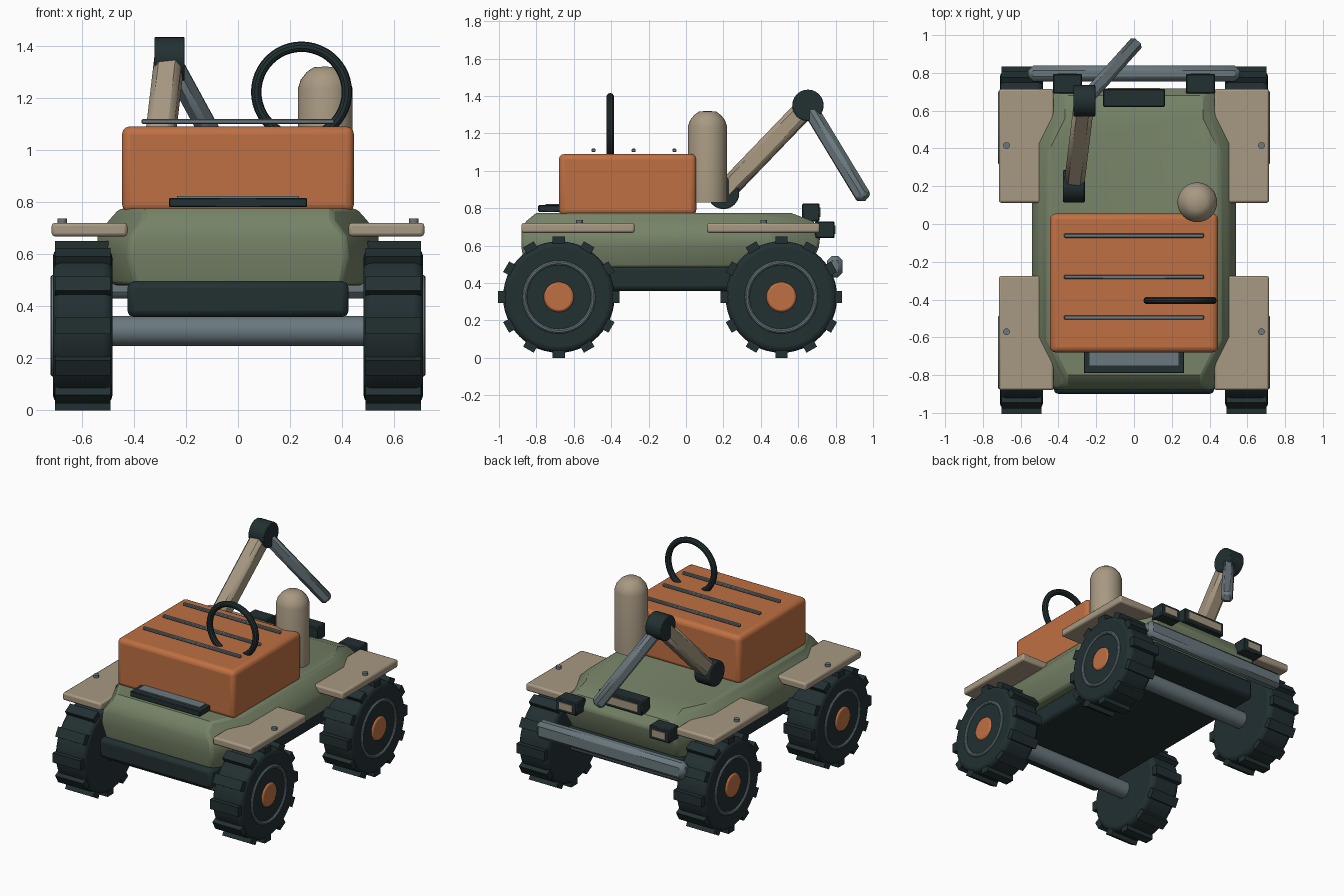
import bpy, bmesh, math
from mathutils import Vector, Matrix

cube = bpy.data.objects.get("Cube")
if cube:
    bpy.data.objects.remove(cube, do_unlink=True)


def material(name, *rgb):
    m = bpy.data.materials.new(name)
    m.use_nodes = True
    m.diffuse_color = (*rgb, 1)
    bsdf = next(n for n in m.node_tree.nodes if n.type == 'BSDF_PRINCIPLED')
    bsdf.inputs["Base Color"].default_value = (*rgb, 1)
    bsdf.inputs["Roughness"].default_value = 0.7
    return m


ORANGE = material("burnt orange", 0.52, 0.16, 0.055)
GREEN = material("olive green", 0.18, 0.225, 0.135)
TAN = material("sand tan", 0.39, 0.32, 0.225)
DARK = material("dark rubber", 0.016, 0.029, 0.031)
STEEL = material("steel grey", 0.145, 0.19, 0.21)


def finish(name, bm, mat, bevel=0.0, segments=1, matrix=None):
    """Turn a bmesh into a shaded object, optionally with bevelled edges."""
    if matrix is not None:
        bm.transform(matrix)
    bmesh.ops.recalc_face_normals(bm, faces=bm.faces)
    mesh = bpy.data.meshes.new(name)
    bm.to_mesh(mesh)
    bm.free()
    mesh.materials.append(mat)
    ob = bpy.data.objects.new(name, mesh)
    bpy.context.collection.objects.link(ob)
    if bevel:
        mod = ob.modifiers.new("bevel", 'BEVEL')
        mod.width, mod.segments = bevel, segments
        mod.limit_method, mod.angle_limit = 'ANGLE', math.radians(40)
    bpy.ops.object.select_all(action='DESELECT')
    ob.select_set(True)
    bpy.context.view_layer.objects.active = ob
    bpy.ops.object.shade_smooth_by_angle(angle=math.radians(35))
    return ob


def box(name, x, y, z, mat, bevel=0.0, segments=1):
    """Box from (low, high) ranges on each axis."""
    bm = bmesh.new()
    bmesh.ops.create_cube(bm, size=1)
    for v in bm.verts:
        v.co = [r[0] + (c + 0.5) * (r[1] - r[0]) for c, r in zip(v.co, (x, y, z))]
    return finish(name, bm, mat, bevel, segments)


def between(a, b):
    """Placement with local z running from a to b, centred."""
    a, b = Vector(a), Vector(b)
    return Matrix.Translation((a + b) / 2) @ (b - a).to_track_quat('Z', 'Y').to_matrix().to_4x4()


def rod(name, a, b, radius, mat, sides=32, bevel=0.0, segments=2):
    bm = bmesh.new()
    length = (Vector(b) - Vector(a)).length
    bmesh.ops.create_cone(bm, cap_ends=True, segments=sides, radius1=radius,
                          radius2=radius, depth=length)
    return finish(name, bm, mat, bevel, segments, between(a, b))


def beam(name, a, b, width, mat, chamfer):
    """Square bar with chamfered edges."""
    bm = bmesh.new()
    bmesh.ops.create_cube(bm, size=1)
    length = (Vector(b) - Vector(a)).length
    bm.transform(Matrix.Diagonal((width, width, length, 1)))
    return finish(name, bm, mat, chamfer, 1, between(a, b))


def ring(name, centre, major, minor, axis, mat, around=48, section=10):
    bm = bmesh.new()
    rows = []
    for i in range(around):
        a = math.tau * i / around
        row = []
        for j in range(section):
            b = math.tau * j / section
            r = major + minor * math.cos(b)
            row.append(bm.verts.new((r * math.cos(a), r * math.sin(a), minor * math.sin(b))))
        rows.append(row)
    for i in range(around):
        p, q = rows[i], rows[(i + 1) % around]
        for j in range(section):
            k = (j + 1) % section
            bm.faces.new((p[j], q[j], q[k], p[k]))
    turn = Vector(axis).to_track_quat('Z', 'Y').to_matrix().to_4x4()
    return finish(name, bm, mat, matrix=Matrix.Translation(centre) @ turn)


# Body shell: stacked chamfered rectangles (z, half width, front y, back y, corner)
levels = [(0.48, 0.48, -0.86, 0.66, 0.08), (0.59, 0.54, -0.88, 0.71, 0.12),
          (0.67, 0.54, -0.88, 0.72, 0.13), (0.73, 0.495, -0.855, 0.68, 0.13),
          (0.775, 0.455, -0.80, 0.56, 0.09)]
bm = bmesh.new()
loops = []
for z, w, f, k, c in levels:
    outline = [(w - c, f), (w, f + 2 * c), (w, k - 2 * c), (w - c, k),
               (c - w, k), (-w, k - 2 * c), (-w, f + 2 * c), (c - w, f)]
    loops.append([bm.verts.new((x, y, z)) for x, y in outline])
for low, high in zip(loops, loops[1:]):
    for i in range(8):
        j = (i + 1) % 8
        bm.faces.new((low[i], low[j], high[j], high[i]))
bm.faces.new(loops[0])
bm.faces.new(loops[-1])
finish("body_shell", bm, GREEN, 0.015, 2)

# Chassis and axles
box("chassis", (-0.425, 0.425), (-0.9, 0.7), (0.358, 0.495), DARK, 0.025, 2)
for end, y in (("front", -0.68), ("rear", 0.51)):
    rod(end + "_axle", (-0.52, y, 0.305), (0.52, y, 0.305), 0.058, STEEL, 24)

# Engine hood, hood vents and front intake
box("hood", (-0.445, 0.445), (-0.68, 0.055), (0.76, 1.09), ORANGE, 0.03, 3)
for i, y in enumerate((-0.495, -0.28, -0.062)):
    box(f"hood_vent_{i + 1}", (-0.37, 0.37), (y - 0.011, y + 0.011), (1.1, 1.118), STEEL, 0.004)
box("intake_frame", (-0.265, 0.265), (-0.79, -0.66), (0.78, 0.816), DARK, 0.004)
box("intake_panel", (-0.235, 0.235), (-0.75, -0.66), (0.812, 0.823), STEEL)

# Steering wheel
ring("steering_wheel", (0.244, -0.405, 1.222), 0.174, 0.02, (0, 1, 0), DARK)

# Canister with tapered cap
bm = bmesh.new()
profile = [(0, 0.83), (0.105, 0.83), (0.105, 1.235), (0.094, 1.27), (0.07, 1.3), (0.045, 1.317), (0, 1.32)]
verts = [bm.verts.new((r, 0, z)) for r, z in profile]
edges = [bm.edges.new(pair) for pair in zip(verts, verts[1:])]
bmesh.ops.spin(bm, geom=verts + edges, axis=(0, 0, 1), cent=(0, 0, 0),
               angle=math.tau, steps=32, use_merge=True)
bmesh.ops.remove_doubles(bm, verts=bm.verts, dist=0.0005)
finish("canister", bm, TAN, matrix=Matrix.Translation((0.335, 0.115, 0)))

# Jointed arm
shoulder, elbow, tip = Vector((-0.318, 0.2, 0.88)), Vector((-0.263, 0.652, 1.35)), (0.01, 0.955, 0.85)
half = Vector((0.058, 0, 0))
rod("shoulder_joint", shoulder - half, shoulder + half, 0.085, DARK, 24, 0.006)
rod("elbow_joint", elbow - half, elbow + half, 0.084, DARK, 24, 0.006)
beam("upper_arm", shoulder, elbow, 0.108, TAN, 0.022)
beam("forearm", elbow, tip, 0.075, STEEL, 0.018)

# Rear bumper
box("rear_bumper", (-0.56, 0.56), (0.755, 0.838), (0.43, 0.545), STEEL, 0.025)


# Rear lamps: dark housings with a tan lens plate
def lamp(name, x, y, z):
    box(name + "_housing", x, y, z, DARK, 0.006)
    box(name + "_lens", (x[0] + 0.028, x[1] - 0.028), (y[1] - 0.003, y[1] + 0.005),
        (z[0] + 0.022, z[1] - 0.022), TAN)


lamp("centre_lamp", (-0.165, 0.165), (0.62, 0.715), (0.73, 0.825))
lamp("left_lamp", (0.275, 0.43), (0.69, 0.795), (0.64, 0.73))
lamp("right_lamp", (-0.43, -0.275), (0.69, 0.795), (0.64, 0.73))


# Wheels, mirrored on both sides of each axle
def wheel(name, s, y):
    z = 0.325
    rod(name + "_tire", (s * 0.482, y, z), (s * 0.71, y, z), 0.298, DARK, 48, 0.03, 3)
    bm = bmesh.new()
    for i in range(12):
        spin = Matrix.Rotation(math.tau * i / 12, 4, 'X')
        bmesh.ops.create_cube(bm, size=1, matrix=spin @ Matrix.Translation((0, 0, 0.3))
                              @ Matrix.Diagonal((0.212, 0.065, 0.05, 1)))
    finish(name + "_tread", bm, DARK, matrix=Matrix.Translation((s * 0.596, y, z)))
    ring(name + "_rim", (s * 0.708, y, z), 0.183, 0.013, (1, 0, 0), STEEL)
    rod(name + "_hub", (s * 0.6, y, z), (s * 0.72, y, z), 0.081, ORANGE, 32, 0.012)


# Wheels, fenders and fender bolts
for side, s in (("left", 1), ("right", -1)):
    for end, y, span, bolt in (("front", -0.68, (-0.88, -0.275), -0.57),
                               ("rear", 0.51, (0.112, 0.715), 0.415)):
        name = f"{end}_{side}"
        wheel(name, s, y)
        box(name + "_fender", sorted((s * 0.425, s * 0.715)), span, (0.668, 0.72), TAN, 0.012, 2)
        rod(name + "_bolt", (s * 0.675, bolt, 0.71), (s * 0.675, bolt, 0.737), 0.018, STEEL, 12)
